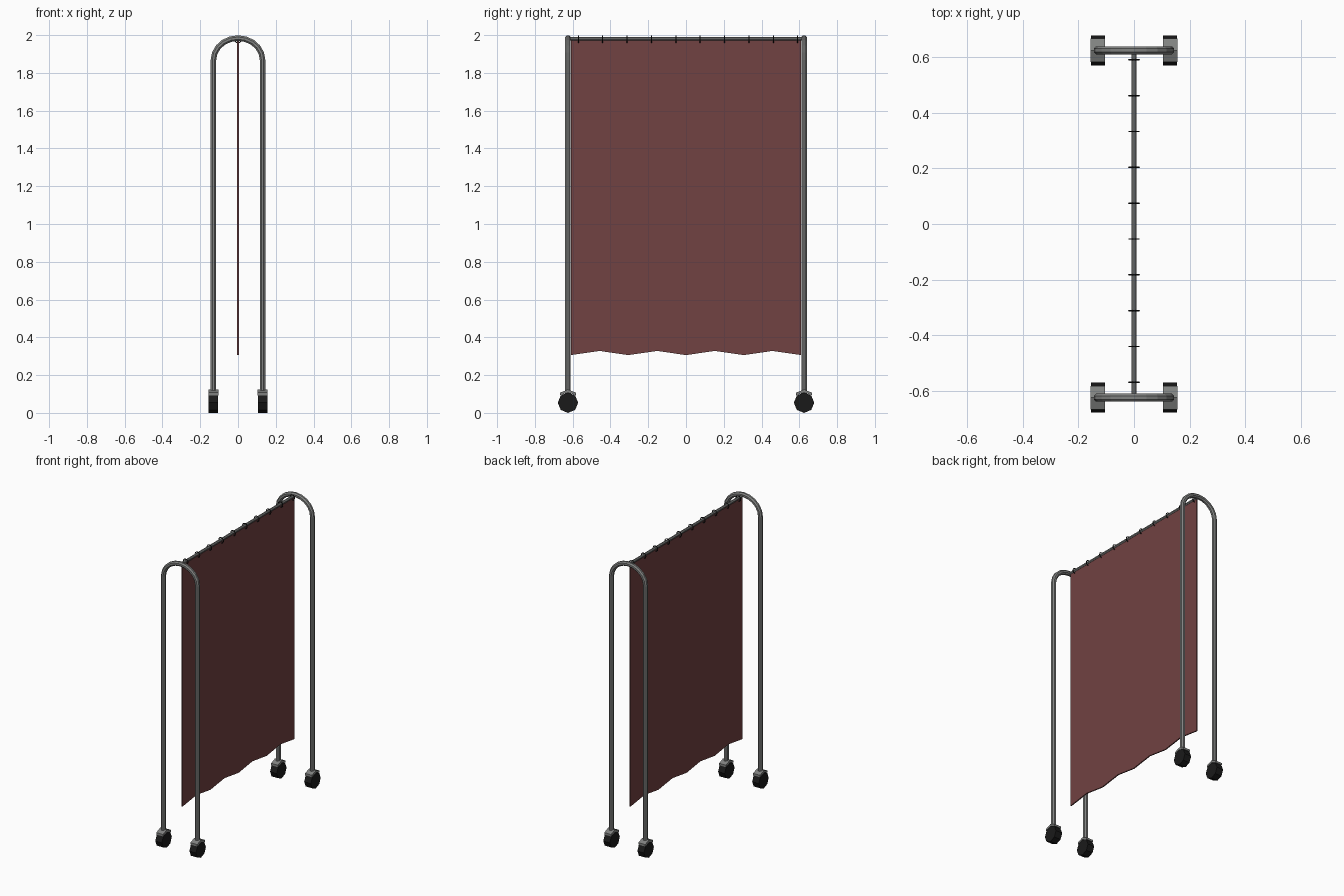
import bpy, bmesh, math
from mathutils import Vector

if "Cube" in bpy.data.objects:
    bpy.data.objects.remove(bpy.data.objects["Cube"])


def material(name, rgb):
    m = bpy.data.materials.new(name)
    m.diffuse_color = (*rgb, 1)
    m.use_nodes = True
    m.node_tree.nodes["Principled BSDF"].inputs["Base Color"].default_value = m.diffuse_color
    return m


METAL = material("grey metal", (0.22, 0.225, 0.22))
FABRIC = material("dull red fabric", (0.165, 0.054, 0.054))
BLACK = material("black rubber", (0.01, 0.01, 0.01))


def finish(bm, name, mat):
    bmesh.ops.recalc_face_normals(bm, faces=bm.faces)
    me = bpy.data.meshes.new(name)
    bm.to_mesh(me)
    bm.free()
    me.materials.append(mat)
    ob = bpy.data.objects.new(name, me)
    bpy.context.collection.objects.link(ob)
    return ob


def tube(name, path, side, radius, sides, mat, closed=False):
    """Sweep a polygon along a flat path; side is the normal of the path's plane."""
    bm = bmesh.new()
    side = Vector(side)
    pts = [Vector(p) for p in path]
    n = len(pts)
    rings = []
    for i, p in enumerate(pts):
        a = pts[i - 1] if (i or closed) else p
        b = pts[(i + 1) % n] if (i < n - 1 or closed) else p
        across = (b - a).normalized().cross(side)
        rings.append([bm.verts.new(p + radius * (math.cos(t) * side + math.sin(t) * across))
                      for t in [math.tau * (k + 0.5) / sides for k in range(sides)]])
    for i in range(n if closed else n - 1):
        r, s = rings[i], rings[(i + 1) % n]
        for k in range(sides):
            j = (k + 1) % sides
            bm.faces.new((r[k], r[j], s[j], s[k]))
    if not closed:
        bm.faces.new(rings[0])
        bm.faces.new(rings[-1])
    return finish(bm, name, mat)


def prism(name, outline, x, depth, mat):
    """Extrude a (y, z) outline along x, centred on x."""
    bm = bmesh.new()
    f = bm.faces.new([bm.verts.new((x - depth / 2, y, z)) for y, z in outline])
    new = bmesh.ops.extrude_face_region(bm, geom=[f])["geom"]
    bmesh.ops.translate(bm, vec=(depth, 0, 0),
                        verts=[v for v in new if isinstance(v, bmesh.types.BMVert)])
    return finish(bm, name, mat)


LX, EY, R = 0.13, 0.625, 0.016

for y, end in ((-EY, "front"), (EY, "back")):
    # arched end frame
    arch = [(LX * math.cos(t), y, 1.868 + 0.116 * math.sin(t))
            for t in [math.pi * i / 10 for i in range(11)]]
    tube(end + "_arch_frame", [(LX, y, 0.1)] + arch + [(-LX, y, 0.1)], (0, 1, 0), R, 8, METAL)
    # casters: octagonal wheel under a folded cover
    for x, hand in ((-LX, "left"), (LX, "right")):
        wheel = [(y + 0.054 * math.cos(k * math.pi / 4), 0.054 + 0.054 * math.sin(k * math.pi / 4))
                 for k in range(8)]
        prism(f"{end}_{hand}_wheel", wheel, x, 0.05, BLACK)
        cover = [(y - 0.042, 0.093), (y, 0.109), (y + 0.042, 0.093),
                 (y + 0.042, 0.107), (y, 0.124), (y - 0.042, 0.107)]
        prism(f"{end}_{hand}_wheel_cover", cover, x, 0.052, METAL)

# top rail
tube("curtain_rail", [(0, -EY, 1.981), (0, EY, 1.981)], (1, 0, 0), 0.01, 8, METAL)

# curtain rings
for i in range(10):
    y = -0.57 + 0.129 * i
    loop = [(0.018 * math.cos(t), y, 1.978 + 0.018 * math.sin(t))
            for t in [math.tau * k / 12 for k in range(12)]]
    tube(f"curtain_ring_{i + 1}", loop, (0, 1, 0), 0.003, 6, BLACK, closed=True)

# curtain with zigzag hem
hem = [(-0.61 + 1.22 * i / 8, 0.328 if i % 2 else 0.306) for i in range(9)]
prism("curtain", hem + [(0.61, 1.971), (-0.61, 1.971)], 0, 0.008, FABRIC)
